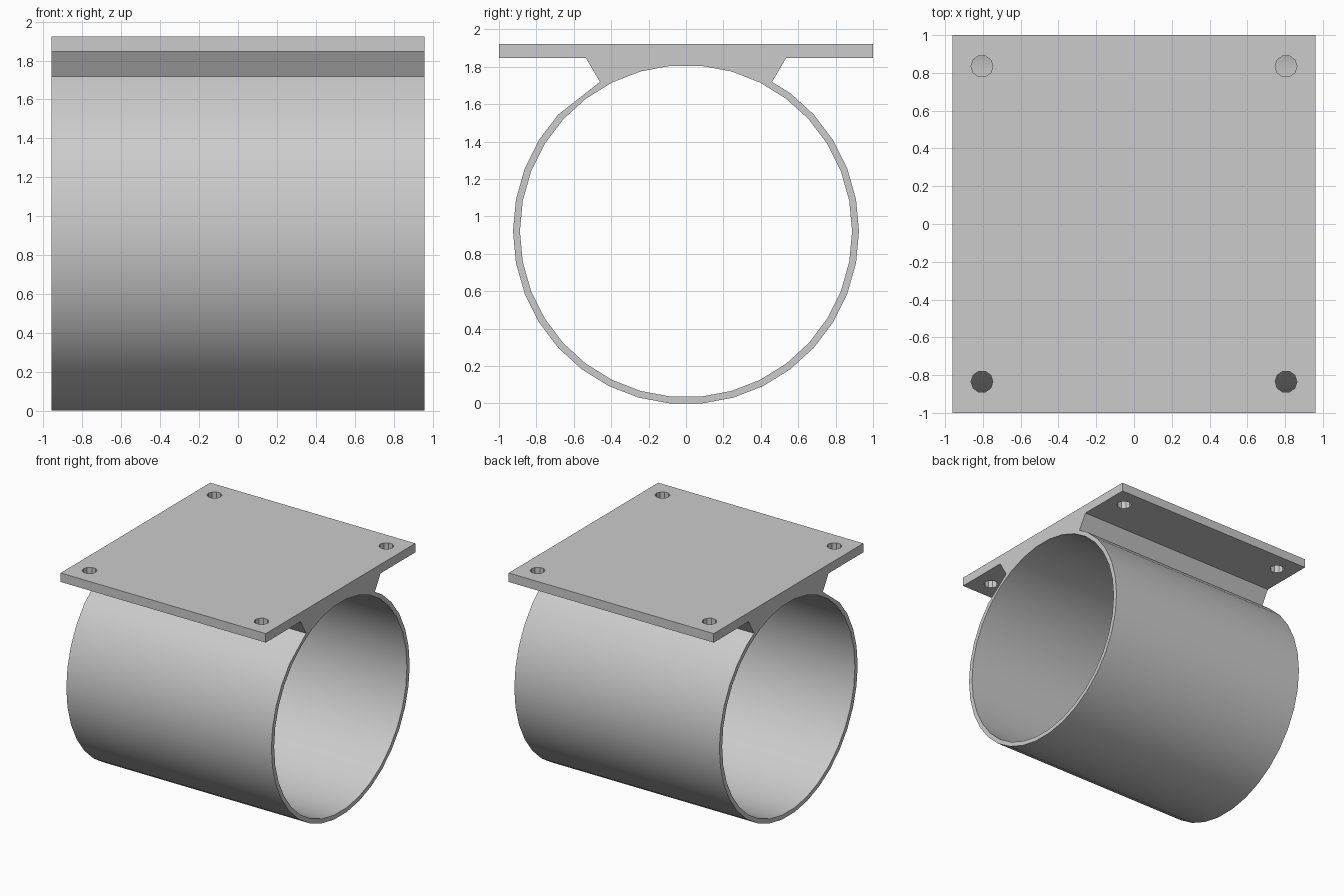
import bpy, bmesh
from math import sin, cos, tau
from mathutils import Matrix, Vector

cube = bpy.data.objects.get("Cube")
if cube:
    bpy.data.objects.remove(cube, do_unlink=True)

HALF_LENGTH = 0.96
SIDES = 34
CENTRE_Z = 0.921
OUTER, INNER = 0.925, 0.888
PLATE_TOP, PLATE_BOTTOM = 1.923, 1.847
HOLE_X, HOLE_Y, HOLE_RADIUS = 0.805, 0.835, 0.058

grey = bpy.data.materials.new("light grey")
grey.use_nodes = True
colour = (0.6, 0.6, 0.6, 1)
grey.diffuse_color = colour
grey.node_tree.nodes["Principled BSDF"].inputs["Base Color"].default_value = colour


def ring(radius, first, last):
    """Points of the tube section, counted in facets from the top flat."""
    step = tau / SIDES
    return [(radius * sin((i + 0.5) * step), CENTRE_Z + radius * cos((i + 0.5) * step))
            for i in range(first, last)]


def add_loop(bm, points):
    verts = [bm.verts.new((-HALF_LENGTH, y, z)) for y, z in points]
    return [bm.edges.new((a, b)) for a, b in zip(verts, verts[1:] + verts[:1])]


# Cross-section: flat plate, flared saddle and tube in one outline, with the bore
half = [(1, PLATE_TOP), (1, PLATE_BOTTOM), (0.535, PLATE_BOTTOM), (0.46, 1.719)]
mirrored = [(-y, z) for y, z in reversed(half)]
outline = half + ring(OUTER, 3, SIDES - 4) + mirrored
bore = ring(INNER, 0, SIDES)

bm = bmesh.new()
edges = add_loop(bm, outline) + add_loop(bm, bore)
bmesh.ops.triangle_fill(bm, use_beauty=True, edges=edges, normal=Vector((-1, 0, 0)))
swept = bmesh.ops.extrude_face_region(bm, geom=bm.faces[:], use_keep_orig=True)
moved = [g for g in swept["geom"] if isinstance(g, bmesh.types.BMVert)]
bmesh.ops.translate(bm, verts=moved, vec=(2 * HALF_LENGTH, 0, 0))
bmesh.ops.recalc_face_normals(bm, faces=bm.faces[:])
mesh = bpy.data.meshes.new("pipe_bracket")
bm.to_mesh(mesh)
bm.free()
bracket = bpy.data.objects.new("pipe_bracket", mesh)
bpy.context.collection.objects.link(bracket)
mesh.materials.append(grey)

# Screw holes through the plate corners
bm = bmesh.new()
for sx in (-1, 1):
    for sy in (-1, 1):
        place = Matrix.Translation((sx * HOLE_X, sy * HOLE_Y, PLATE_TOP))
        bmesh.ops.create_cone(bm, cap_ends=True, segments=10, radius1=HOLE_RADIUS,
                              radius2=HOLE_RADIUS, depth=0.3,
                              matrix=place @ Matrix.Rotation(tau / 4, 4, "Z"))
cut_mesh = bpy.data.meshes.new("hole_cutter")
bm.to_mesh(cut_mesh)
bm.free()
cutter = bpy.data.objects.new("hole_cutter", cut_mesh)
bpy.context.collection.objects.link(cutter)
cutter.hide_render = True
cut_mesh.materials.append(grey)

holes = bracket.modifiers.new("screw_holes", "BOOLEAN")
holes.operation = "DIFFERENCE"
holes.solver = "EXACT"
holes.object = cutter
bpy.ops.object.select_all(action="DESELECT")
bracket.select_set(True)
bpy.context.view_layer.objects.active = bracket
bpy.ops.object.modifier_apply(modifier=holes.name)
bpy.data.objects.remove(cutter, do_unlink=True)

# Smooth tube walls with crisp plate and hole edges
bpy.ops.object.shade_smooth_by_angle(angle=tau / 14)
